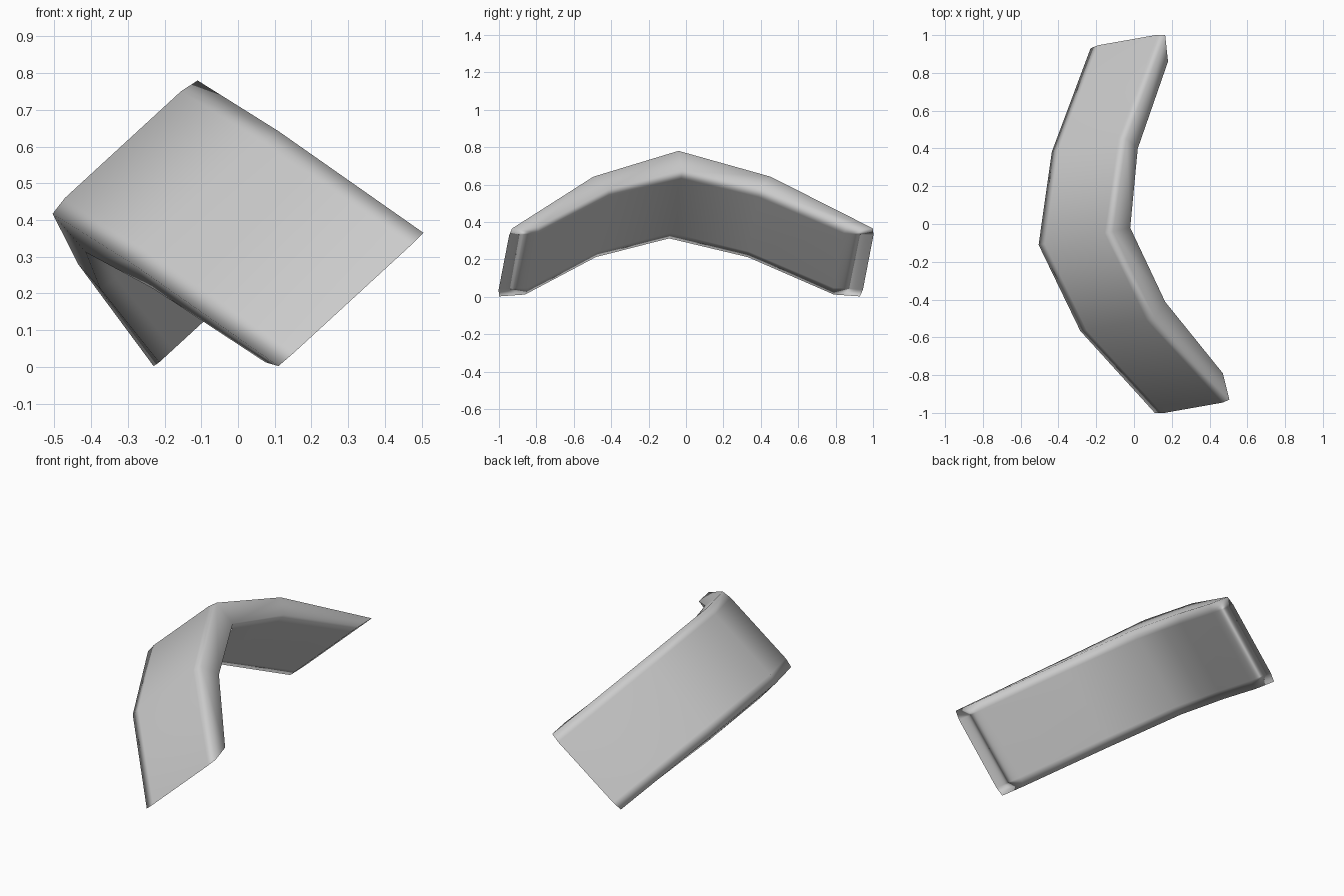
import bpy, bmesh
from mathutils import Vector

if "Cube" in bpy.data.objects:
    bpy.data.objects.remove(bpy.data.objects["Cube"])

# Upper edge of the arched band: outer and inner lines at five stations
outer = [(0.505, -0.93, 0.365), (0.11, -0.495, 0.642), (-0.11, -0.04, 0.78),
         (-0.04, 0.452, 0.642), (0.165, 1.0, 0.365)]
inner = [(0.47, -0.79, 0.375), (0.165, -0.412, 0.575), (-0.02, -0.02, 0.675),
         (0.02, 0.40, 0.575), (0.18, 0.86, 0.375)]
width = Vector((-0.395, -0.07, -0.363))          # sweep to the lower edge
loops = [(0, 0), (0.1, 0.009), (0.9, 0.009), (1, 0)]   # position across, bulge

bm = bmesh.new()
rings = []
for o, i in zip(outer, inner):
    o, i = Vector(o), Vector(i)
    out = (o - i).normalized()
    ring = [bm.verts.new(o + width * t + out * b) for t, b in loops]
    ring += [bm.verts.new(i + width * t - out * b) for t, b in reversed(loops)]
    rings.append(ring)

# Band walls and rims
for a, b in zip(rings, rings[1:]):
    for k in range(8):
        n = (k + 1) % 8
        bm.faces.new((a[k], a[n], b[n], b[k]))

# End faces
for r in (rings[0], rings[-1]):
    for k in range(3):
        bm.faces.new((r[k], r[k + 1], r[6 - k], r[7 - k]))

bmesh.ops.recalc_face_normals(bm, faces=bm.faces)
for f in bm.faces:
    f.smooth = True
mesh = bpy.data.meshes.new("curved_band")
bm.to_mesh(mesh)
bm.free()
band = bpy.data.objects.new("curved_band", mesh)
bpy.context.collection.objects.link(band)

# Keep the broad faces even, with soft shading at the edges
band.modifiers.new("Soft edges", 'WEIGHTED_NORMAL')
